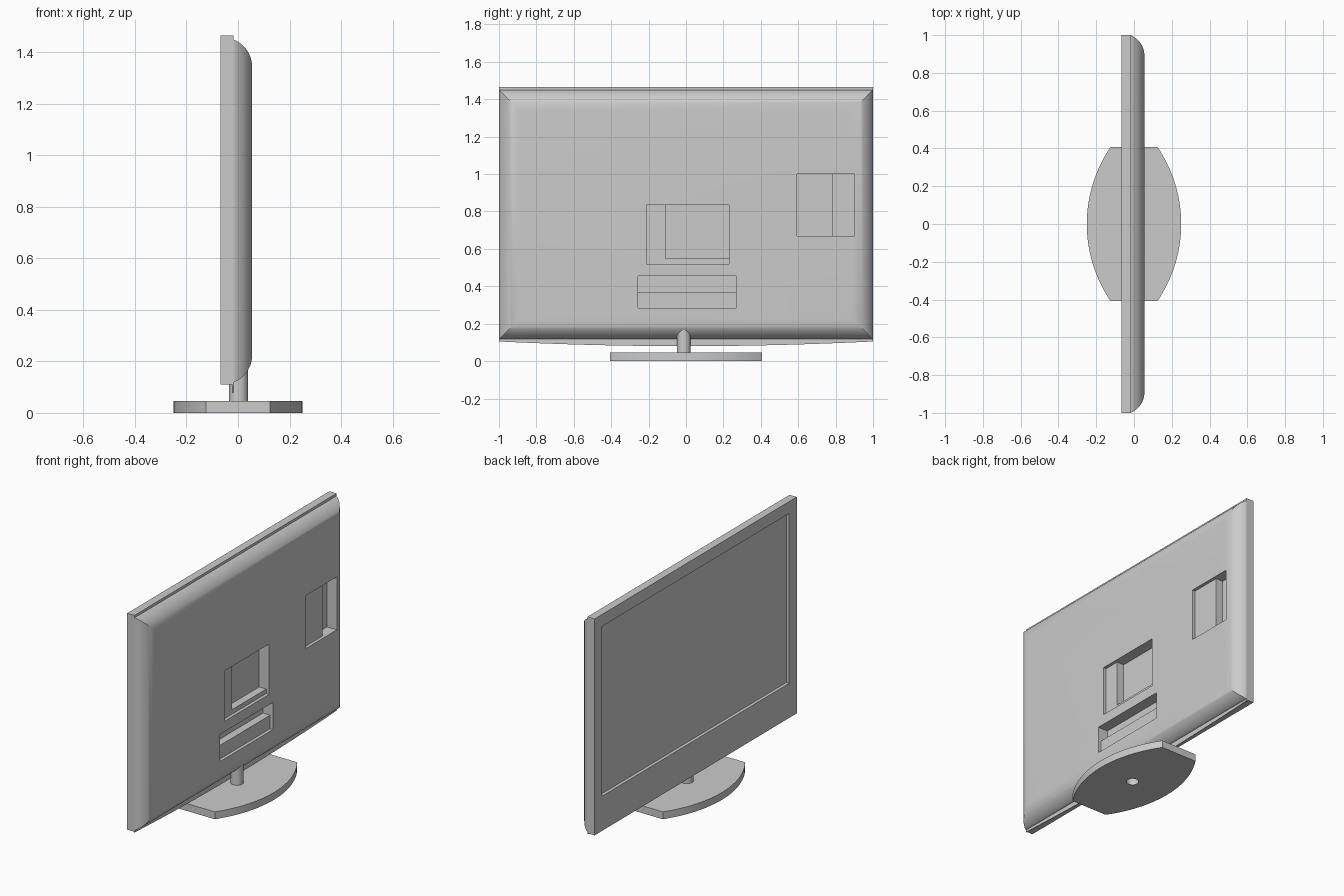
import bpy, bmesh, math

if "Cube" in bpy.data.objects:
    bpy.data.objects.remove(bpy.data.objects["Cube"])

grey = bpy.data.materials.new("plain grey")
grey.diffuse_color = (0.6, 0.6, 0.6, 1)
grey.use_nodes = True
grey.node_tree.nodes["Principled BSDF"].inputs["Base Color"].default_value = grey.diffuse_color


def finish(name, bm):
    bmesh.ops.recalc_face_normals(bm, faces=bm.faces)
    me = bpy.data.meshes.new(name)
    bm.to_mesh(me)
    bm.free()
    me.materials.append(grey)
    ob = bpy.data.objects.new(name, me)
    bpy.context.collection.objects.link(ob)
    return ob


def box(name, x0, x1, y0, y1, z0, z1):
    bm = bmesh.new()
    bmesh.ops.create_cube(bm, size=1)
    for v in bm.verts:
        v.co = ((x0 + x1) / 2 + v.co.x * (x1 - x0),
                (y0 + y1) / 2 + v.co.y * (y1 - y0),
                (z0 + z1) / 2 + v.co.z * (z1 - z0))
    return finish(name, bm)


def prism(name, outline, offset):
    bm = bmesh.new()
    face = bm.faces.new([bm.verts.new(p) for p in outline])
    ext = bmesh.ops.extrude_face_region(bm, geom=[face])["geom"]
    bmesh.ops.translate(bm, vec=offset, verts=[g for g in ext if isinstance(g, bmesh.types.BMVert)])
    return finish(name, bm)


def tube(name, r, x, y, z0, z1, capped):
    bm = bmesh.new()
    bmesh.ops.create_cone(bm, cap_ends=capped, segments=32, radius1=r, radius2=r, depth=z1 - z0)
    bmesh.ops.translate(bm, vec=(x, y, (z0 + z1) / 2), verts=bm.verts)
    return finish(name, bm)


def cut(ob, cutter):
    mod = ob.modifiers.new("cut", "BOOLEAN")
    mod.operation, mod.solver, mod.object = "DIFFERENCE", "EXACT", cutter
    dg = bpy.context.evaluated_depsgraph_get()
    me = bpy.data.meshes.new_from_object(ob.evaluated_get(dg))
    ob.modifiers.clear()
    ob.data = me
    bpy.data.objects.remove(cutter)


def smooth(ob, angle=30):
    bpy.ops.object.select_all(action="DESELECT")
    ob.select_set(True)
    bpy.context.view_layer.objects.active = ob
    bpy.ops.object.shade_smooth_by_angle(angle=math.radians(angle))


# Front bezel with the sunken screen
bezel = box("bezel", -0.067, -0.017, -1, 1, 0.11, 1.465)
cut(bezel, box("screen_cutter", -0.2, -0.047, -0.925, 0.925, 0.327, 1.39))

# Thin lip that bows down below the bezel
lip = [(-0.021, -1, 0.13)]
for i in range(25):
    y = -1 + i / 12
    lip.append((-0.021, y, 0.08 + 0.025 * y * y))
lip.append((-0.021, 1, 0.13))
prism("bottom_lip", lip, (0.004, 0, 0))

# Rear shell: nested rectangles that follow a rounded edge
R, sweep, steps = 0.1155, math.radians(67.9), 10
rings = [(-0.03, 0)]
for i in range(steps + 1):
    a = sweep * (1 - i / steps)
    rings.append((0.055 - R * (1 - math.cos(a)), 0.107 - R * math.sin(a)))
bm = bmesh.new()
loops = []
for x, d in rings:
    w, lo, hi = 0.999 - d, 0.118 + d, 1.449 - d
    loops.append([bm.verts.new((x, y, z)) for y, z in ((-w, lo), (w, lo), (w, hi), (-w, hi))])
for a, b in zip(loops, loops[1:]):
    for j in range(4):
        k = (j + 1) % 4
        bm.faces.new((a[j], a[k], b[k], b[j]))
bm.faces.new(loops[0])
bm.faces.new(loops[-1])
shell = finish("rear_shell", bm)

# Stepped recesses in the shell: a shallow pocket and a deeper part inside it
SHALLOW, DEEP = 0.035, -0.014
for x, y0, y1, z0, z1 in (
        (SHALLOW, -0.21, 0.23, 0.52, 0.835), (DEEP, -0.11, 0.23, 0.548, 0.835),
        (SHALLOW, -0.257, 0.267, 0.285, 0.455), (DEEP, -0.257, 0.267, 0.37, 0.455),
        (SHALLOW, 0.594, 0.9, 0.668, 1.0), (DEEP, 0.786, 0.9, 0.668, 1.0)):
    cut(shell, box("recess_cutter", x, 0.2, y0, y1, z0, z1))
smooth(shell)

# Foot: two bowed long sides and straight ends, with a hole for the pole
half, bow, end = 0.407, 0.25, 0.125
rad = (half ** 2 + (bow - end) ** 2) / (2 * (bow - end))
span = math.asin(half / rad)
arc = [(bow - rad + rad * math.cos(t), rad * math.sin(t))
       for t in (span * (i / 12 - 1) for i in range(25))]
foot = prism("foot", [(x, y, 0) for x, y in arc] + [(-x, -y, 0) for x, y in arc], (0, 0, 0.046))
cut(foot, tube("hole_cutter", 0.036, 0.002, -0.012, -0.1, 0.2, True))
smooth(foot)

# Hollow pole from the foot into the shell
smooth(tube("pole", 0.037, 0.002, -0.012, 0, 0.25, False))
